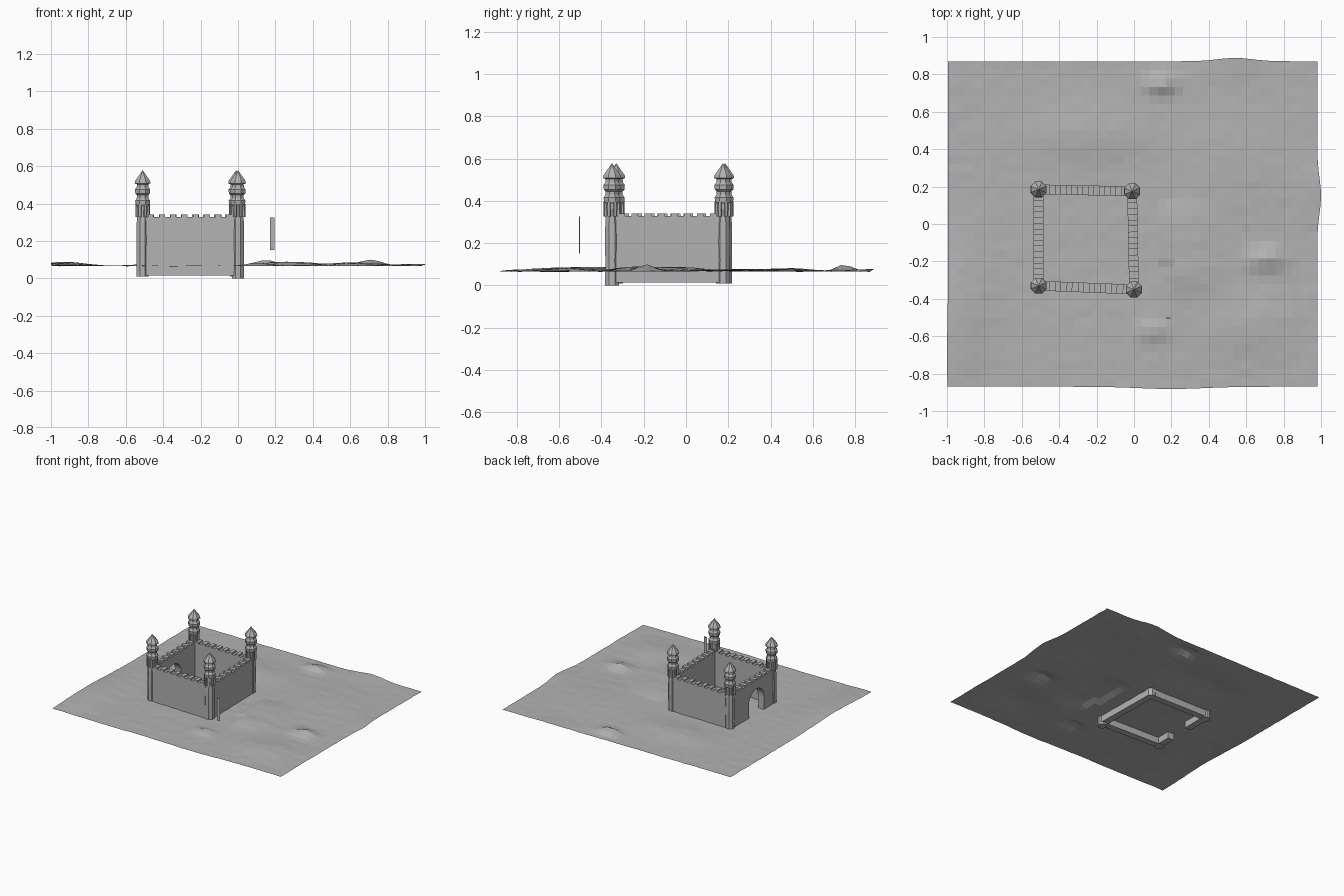
import bpy, bmesh, math, random
from mathutils import Vector, Matrix

if "Cube" in bpy.data.objects:
    bpy.data.objects.remove(bpy.data.objects["Cube"])

random.seed(4)
stone = bpy.data.materials.new("grey stone")
stone.diffuse_color = (0.45, 0.45, 0.45, 1)
stone.use_nodes = True
stone.node_tree.nodes["Principled BSDF"].inputs["Base Color"].default_value = stone.diffuse_color
earth = bpy.data.materials.new("grey earth")
earth.diffuse_color = (0.45, 0.45, 0.45, 1)
earth.use_nodes = True
earth.node_tree.nodes["Principled BSDF"].inputs["Base Color"].default_value = earth.diffuse_color


def finish(bm, name, mat, recalc=True):
    if recalc:
        bmesh.ops.recalc_face_normals(bm, faces=bm.faces)
    me = bpy.data.meshes.new(name)
    bm.to_mesh(me)
    bm.free()
    me.materials.append(mat)
    ob = bpy.data.objects.new(name, me)
    bpy.context.collection.objects.link(ob)
    return ob


# Terrain: gently rolling sheet; hills are (x, y, x radius, y radius, height)
HILLS = [(0.71, -0.19, 0.09, 0.06, 0.032), (0.15, 0.75, 0.08, 0.05, 0.036),
         (0.10, -0.57, 0.08, 0.05, 0.020), (0.62, -0.55, 0.22, 0.16, 0.018),
         (-0.92, -0.45, 0.14, 0.36, 0.022), (-0.25, 0.48, 0.30, 0.14, 0.016),
         (0.55, 0.35, 0.35, 0.30, 0.012), (0.35, -0.15, 0.18, 0.25, 0.010),
         (0.95, 0.20, 0.10, 0.15, 0.008), (0.55, 0.87, 0.15, 0.10, 0.010)]


def ground(x, y):
    z = 0.066
    for hx, hy, rx, ry, h in HILLS:
        z += h * math.exp(-((x - hx) / rx) ** 2 - ((y - hy) / ry) ** 2)
    # low bank east of the castle
    if -0.42 < y < 0.15:
        edge = 0.19 if y < -0.2 else 0.14
        if x > edge:
            z += 0.018 * max(0, 1 - (x - edge) / 0.35) * min(1, (0.15 - y) * 8, (y + 0.42) * 8)
    return z


NX, NY = 44, 38
bm = bmesh.new()
grid = []
for j in range(NY + 1):
    row = []
    for i in range(NX + 1):
        x, y = -0.995 + 1.975 * i / NX, -0.87 + 1.74 * j / NY
        z = ground(x, y) + random.uniform(-0.0015, 0.0015)
        if i == NX:
            x += 0.02 * math.exp(-((y - 0.15) / 0.13) ** 2)
        if i == 0:
            x -= 0.005 * math.exp(-((y + 0.7) / 0.2) ** 2)
        if j == NY:
            y += 0.018 * math.exp(-((x - 0.54) / 0.13) ** 2)
        if j == 0:
            y -= 0.012 * math.exp(-((x - 0.2) / 0.25) ** 2)
        row.append(bm.verts.new((x, y, z)))
    grid.append(row)
for j in range(NY):
    for i in range(NX):
        bm.faces.new((grid[j][i], grid[j][i + 1], grid[j + 1][i + 1], grid[j + 1][i]))
finish(bm, "terrain", earth, False)

# Towers: eight-sided turned shaft, ringed lantern and pointed roof
PROFILE = [(0.035, 0.0), (0.034, 0.12), (0.036, 0.20), (0.034, 0.30), (0.031, 0.34),
           (0.034, 0.385), (0.041, 0.395), (0.043, 0.415), (0.033, 0.43), (0.033, 0.445),
           (0.042, 0.453), (0.044, 0.475), (0.034, 0.488), (0.033, 0.503),
           (0.046, 0.508), (0.043, 0.522), (0.0, 0.578)]
SIDES = 8


def tower(name, x, y, z0):
    bm = bmesh.new()
    rings = []
    for r, z in PROFILE[:-1]:
        rings.append([bm.verts.new((x + r * math.cos(a), y + r * math.sin(a), max(z, z0)))
                      for a in (math.tau * (k + 0.5) / SIDES for k in range(SIDES))])
    tip = bm.verts.new((x, y, PROFILE[-1][1]))
    for k in range(SIDES):
        n = (k + 1) % SIDES
        for lo, hi in zip(rings, rings[1:]):
            bm.faces.new((lo[k], lo[n], hi[n], hi[k]))
        bm.faces.new((rings[-1][k], rings[-1][n], tip))
    bm.faces.new(rings[0])
    # upright corbels beneath the lantern
    for k in range(SIDES):
        a = math.tau * (k + 0.5) / SIDES
        m = (Matrix.Translation((x, y, 0)) @ Matrix.Rotation(a, 4, 'Z')
             @ Matrix.Translation((0.034, 0, 0.362)) @ Matrix.Diagonal((0.012, 0.012, 0.07, 1)))
        bmesh.ops.create_cube(bm, size=1, matrix=m)
    finish(bm, name, stone)


CORNERS = {"front_left": (-0.51, -0.33), "front_right": (0.0, -0.35),
           "back_right": (-0.01, 0.175), "back_left": (-0.51, 0.185)}
for key, (x, y) in CORNERS.items():
    tower("tower_" + key, x, y, 0.0 if key == "front_right" else 0.01)


# Walls: crenellated outline, optionally with an arched gate, given thickness
def wall(name, a, b, gate=None):
    a, b = Vector((*a, 0)), Vector((*b, 0))
    length, d = (b - a).length, (b - a).normalized()
    side = Vector((-d.y, d.x, 0)) * 0.026
    base, low, high = 0.015, 0.328, 0.340
    pts = [(0, base)]
    if gate:
        c, r, spring = gate
        pts.append((c - r, base))
        pts += [(c - r * math.cos(t), spring + r * math.sin(t))
                for t in (math.pi * k / 12 for k in range(13))]
        pts.append((c + r, base))
    pts.append((length, base))
    n = 17  # alternate gaps and merlons
    for k in reversed(range(n)):
        z = high if k % 2 else low
        pts += [(length * (k + 1) / n, z), (length * k / n, z)]
    bm = bmesh.new()
    f = bm.faces.new([bm.verts.new(a + d * u - side + Vector((0, 0, z))) for u, z in pts])
    ext = bmesh.ops.extrude_face_region(bm, geom=[f], use_keep_orig=True)
    bmesh.ops.translate(bm, vec=side * 2, verts=[v for v in ext["geom"]
                                                 if isinstance(v, bmesh.types.BMVert)])
    finish(bm, name, stone)


wall("front_wall", CORNERS["front_left"], CORNERS["front_right"])
wall("right_wall", CORNERS["front_right"], CORNERS["back_right"])
wall("back_wall", CORNERS["back_right"], CORNERS["back_left"])
wall("gate_wall", CORNERS["front_left"], CORNERS["back_left"], (0.225, 0.092, 0.17))

# Thin upright marker plate outside the front corner
bm = bmesh.new()
bmesh.ops.create_cube(bm, size=1, matrix=Matrix.Translation((0.183, -0.503, 0.238))
                      @ Matrix.Diagonal((0.026, 0.004, 0.175, 1)))
finish(bm, "marker_plate", stone)
